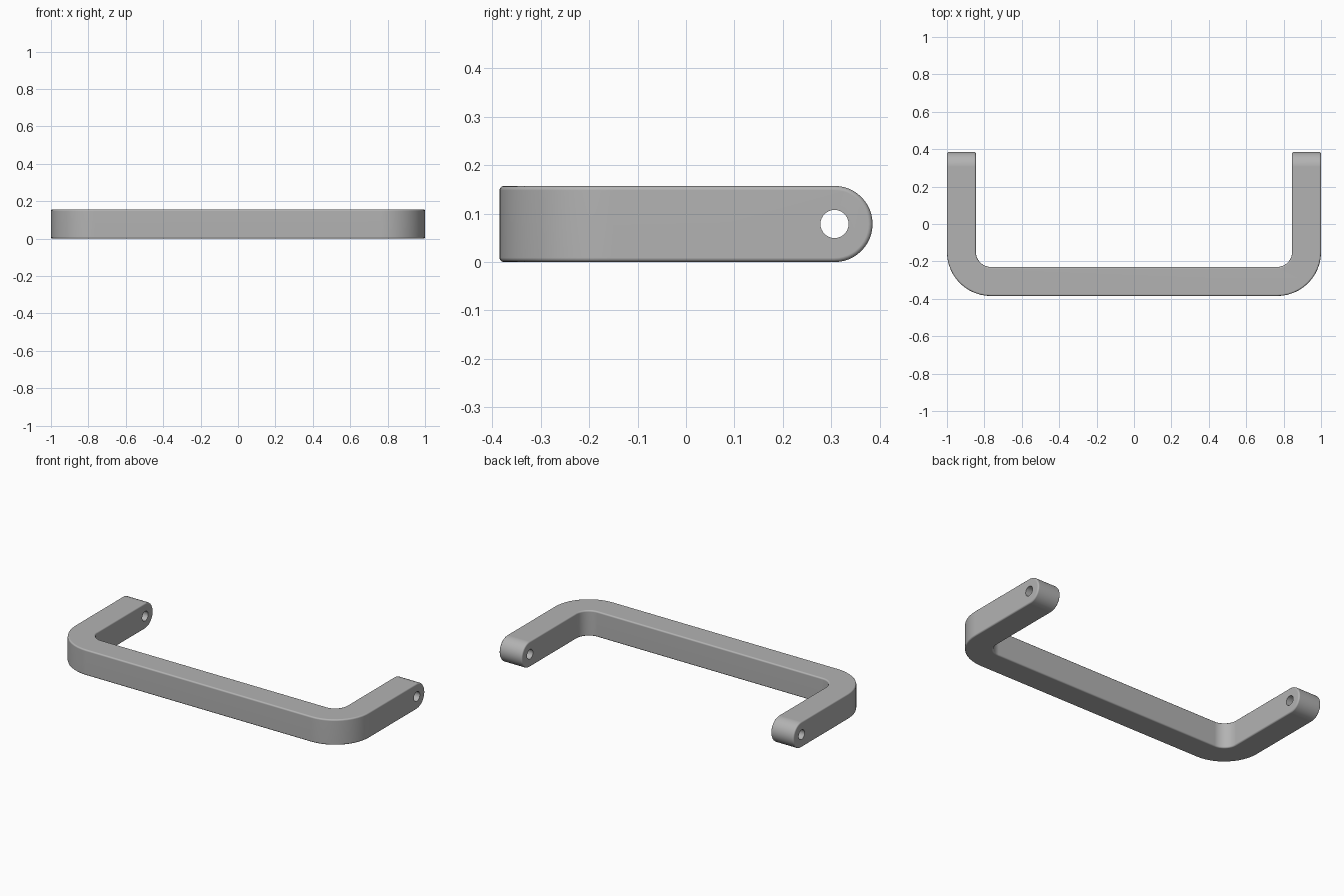
import bpy
import bmesh
from math import sin, cos, pi, radians

cube = bpy.data.objects.get("Cube")
if cube:
    bpy.data.objects.remove(cube)

HALF_W, FRONT, BACK = 1.0, -0.385, 0.385
THICK = 0.155
R = 0.0785              # half height, also the radius of the rounded ends
R_OUT, R_IN = 0.235, 0.08
HOLE_Y, HOLE_R = BACK - R, 0.029
STEPS = 12

grey = bpy.data.materials.new("satin grey metal")
grey.use_nodes = True
grey.diffuse_color = (0.45, 0.45, 0.45, 1)
grey.node_tree.nodes["Principled BSDF"].inputs["Base Color"].default_value = grey.diffuse_color


def stations():
    """Right half of the handle: outer point, inner point, half height."""
    x_in = HALF_W - THICK
    out = []
    # rounded end, from its tip inward
    for i in range(STEPS + 1):
        a = pi / 2 * (1 - i / STEPS)
        y = HOLE_Y + R * sin(a)
        out.append(((HALF_W, y), (x_in, y), R * cos(a)))
    # bend from the arm into the front bar
    for i in range(STEPS + 1):
        a = -pi / 2 * i / STEPS
        outer = (HALF_W - R_OUT + R_OUT * cos(a), FRONT + R_OUT + R_OUT * sin(a))
        inner = (x_in - R_IN + R_IN * cos(a), FRONT + THICK + R_IN + R_IN * sin(a))
        out.append((outer, inner, R))
    return out


def mirrored(s):
    (ox, oy), (ix, iy), h = s
    return ((-ox, oy), (-ix, iy), h)


# Sweep a rectangular section through the stations
half = stations()
path = half + [mirrored(s) for s in reversed(half)]
bm = bmesh.new()
rings = []
for (ox, oy), (ix, iy), h in path:
    rings.append([bm.verts.new(p) for p in (
        (ox, oy, R - h), (ix, iy, R - h), (ix, iy, R + h), (ox, oy, R + h))])
for a, b in zip(rings, rings[1:]):
    for k in range(4):
        n = (k + 1) % 4
        bm.faces.new((a[k], a[n], b[n], b[k]))
bmesh.ops.remove_doubles(bm, verts=bm.verts, dist=1e-5)
bmesh.ops.dissolve_limit(bm, angle_limit=radians(1), verts=bm.verts, edges=bm.edges)
bmesh.ops.recalc_face_normals(bm, faces=bm.faces)
mesh = bpy.data.meshes.new("pull_handle")
bm.to_mesh(mesh)
bm.free()
mesh.materials.append(grey)
handle = bpy.data.objects.new("pull_handle", mesh)
bpy.context.collection.objects.link(handle)

# Softened edges
bevel = handle.modifiers.new("edge_fillet", 'BEVEL')
bevel.width = 0.009
bevel.segments = 3
bevel.limit_method = 'ANGLE'
bevel.angle_limit = radians(40)

# Pivot hole through both arms
bpy.ops.mesh.primitive_cylinder_add(vertices=32, radius=HOLE_R, depth=3,
                                    location=(0, HOLE_Y, R), rotation=(0, pi / 2, 0))
cutter = bpy.context.object
cutter.name = "hole_cutter"
cutter.data.materials.append(grey)
cut = handle.modifiers.new("pivot_holes", 'BOOLEAN')
cut.operation = 'DIFFERENCE'
cut.solver = 'EXACT'
cut.object = cutter

# Apply, then shade
bpy.ops.object.select_all(action='DESELECT')
handle.select_set(True)
bpy.context.view_layer.objects.active = handle
bpy.ops.object.convert(target='MESH')
bpy.data.objects.remove(cutter)
bpy.ops.object.shade_smooth_by_angle(angle=radians(35))
normals = handle.modifiers.new("weighted_normals", 'WEIGHTED_NORMAL')
normals.keep_sharp = True
